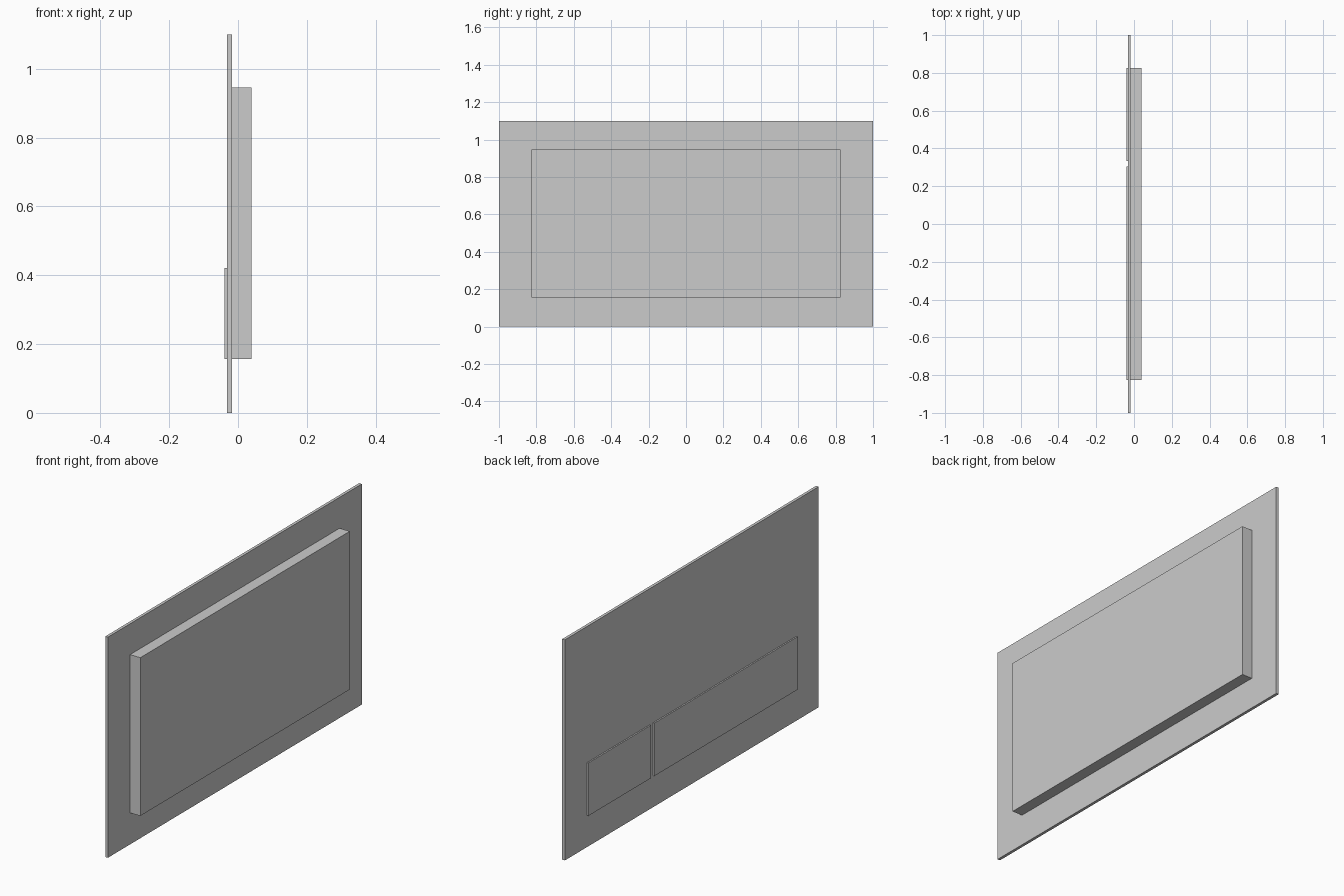
import bpy

if "Cube" in bpy.data.objects:
    bpy.data.objects.remove(bpy.data.objects["Cube"], do_unlink=True)

grey = bpy.data.materials.new("light grey")
grey.use_nodes = True
colour = (0.6, 0.6, 0.6, 1)
grey.diffuse_color = colour
grey.node_tree.nodes["Principled BSDF"].inputs["Base Color"].default_value = colour


def box(name, x, y, z):
    """Box spanning the given (low, high) ranges."""
    spans = (x, y, z)
    bpy.ops.mesh.primitive_cube_add(size=1, location=[(a + b) / 2 for a, b in spans])
    ob = bpy.context.object
    ob.name = name
    ob.scale = [b - a for a, b in spans]
    bpy.ops.object.transform_apply(location=False, rotation=False, scale=True)
    ob.data.materials.append(grey)
    return ob


BACK, FACE = -0.0175, -0.032
LOW = 0.157

# Thin cover panel
box("cover_panel", (FACE, BACK), (-1, 1), (0, 1.1))

# Housing behind the panel
box("rear_housing", (BACK, 0.039), (-0.825, 0.825), (LOW, 0.946))

# Two raised push plates, side by side with a narrow gap
for name, span in (("large_button", (-0.825, 0.304)), ("small_button", (0.333, 0.825))):
    box(name, (-0.039, FACE), span, (LOW, 0.421))
